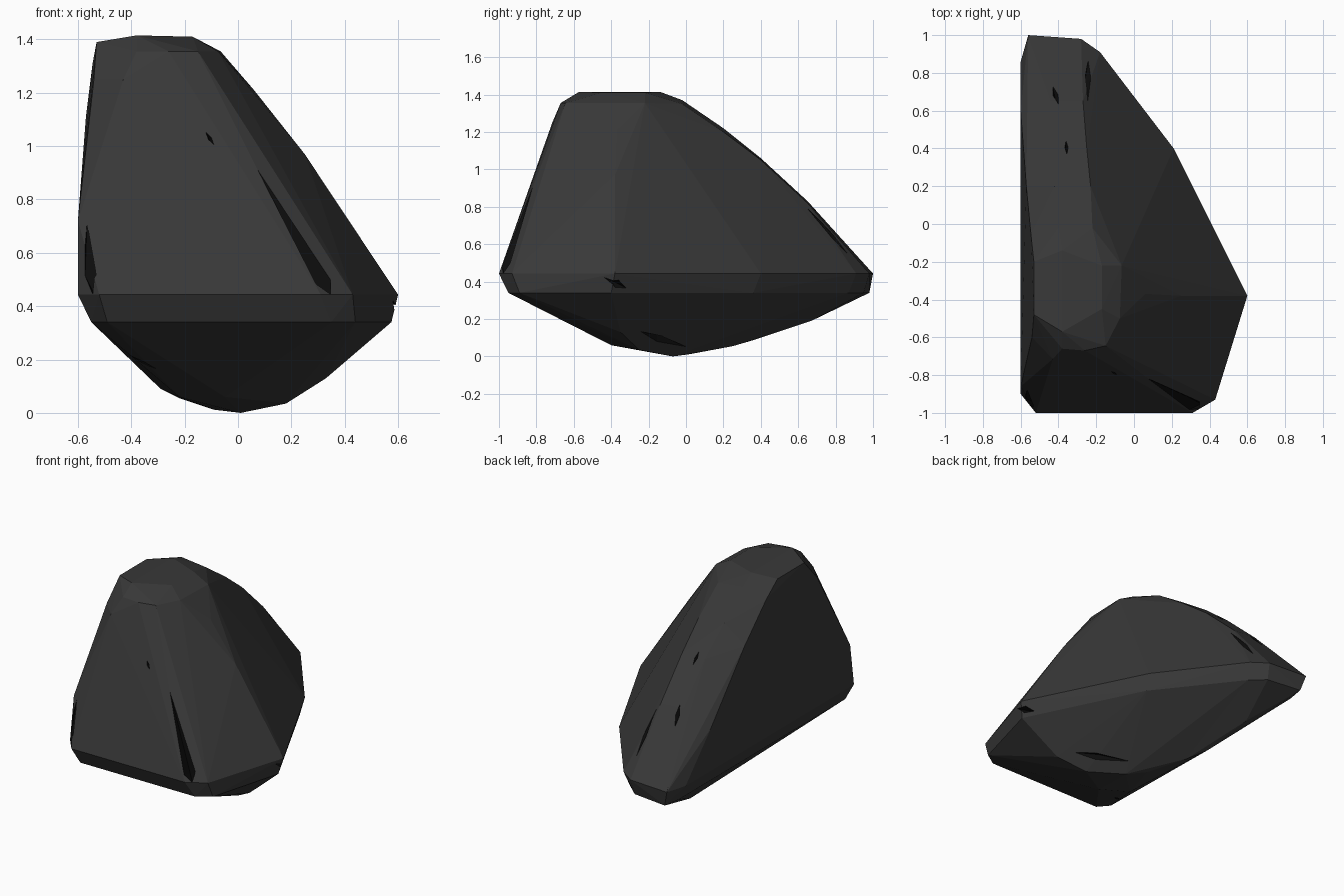
import bpy, bmesh
from mathutils import Vector
from mathutils.bvhtree import BVHTree

if "Cube" in bpy.data.objects:
    bpy.data.objects.remove(bpy.data.objects["Cube"])


def material(name, rgb):
    m = bpy.data.materials.new(name)
    m.diffuse_color = (*rgb, 1)
    m.use_nodes = True
    m.node_tree.nodes["Principled BSDF"].inputs["Base Color"].default_value = m.diffuse_color
    return m


MATS = [material("charcoal_stone", (0.040, 0.040, 0.040)),
        material("crack_black", (0.004, 0.004, 0.004))]


def hull_object(name, points, mat_index=0, merge=0.0):
    """Flat-faced convex solid around the given points."""
    bm = bmesh.new()
    for p in points:
        bm.verts.new(p)
    res = bmesh.ops.convex_hull(bm, input=bm.verts[:])
    loose = {v for v in res["geom_interior"] + res["geom_unused"]
             if isinstance(v, bmesh.types.BMVert) and v.is_valid and not v.link_faces}
    bmesh.ops.delete(bm, geom=list(loose), context='VERTS')
    if merge:
        bmesh.ops.dissolve_limit(bm, angle_limit=merge, verts=bm.verts[:], edges=bm.edges[:])
        bmesh.ops.triangulate(bm, faces=bm.faces[:])
    bmesh.ops.recalc_face_normals(bm, faces=bm.faces[:])
    for f in bm.faces:
        f.material_index = mat_index
        f.smooth = False
    mesh = bpy.data.meshes.new(name)
    bm.to_mesh(mesh)
    bm.free()
    for m in MATS:
        mesh.materials.append(m)
    obj = bpy.data.objects.new(name, mesh)
    bpy.context.collection.objects.link(obj)
    return obj


# Widest outline of the boulder (upper rim) and its bevelled lower edge
rim = [(x, y, 0.443) for x, y in [
    (-0.6, -0.9), (-0.52, -1), (0.31, -1), (0.43, -0.93), (0.6, -0.38),
    (0.21, 0.4), (-0.18, 0.91), (-0.28, 0.98), (-0.56, 1), (-0.6, 0.86)]]
lower_rim = [(x, y, 0.34) for x, y in [
    (-0.55, -0.88), (-0.49, -0.95), (0.35, -0.95), (0.44, -0.89), (0.575, -0.4),
    (0.2, 0.36), (-0.2, 0.87), (-0.29, 0.95), (-0.53, 0.98), (-0.55, 0.86)]]

# Crown: left wall, front wall top, flat top, right shoulder, back ridge
crown = [
    (-0.6, -0.86, 0.72), (-0.6, 0.6, 0.72), (-0.57, 0.2, 1.11), (-0.545, -0.06, 1.31),
    (-0.53, -0.2, 1.39), (-0.53, -0.48, 1.39), (-0.54, -0.6, 1.25),
    (-0.43, -0.715, 1.25), (-0.38, -0.66, 1.355), (-0.26, -0.67, 1.355), (-0.15, -0.645, 1.355),
    (-0.38, -0.57, 1.415), (-0.17, -0.45, 1.41), (-0.17, -0.22, 1.41), (-0.38, -0.14, 1.415),
    (-0.075, -0.5, 1.355), (-0.065, -0.22, 1.355), (0.06, -0.37, 1.21), (0.25, -0.38, 0.97),
    (-0.4, -0.02, 1.37), (-0.22, -0.02, 1.35), (-0.42, 0.2, 1.22), (-0.23, 0.2, 1.20),
    (-0.42, 0.4, 1.06), (-0.25, 0.4, 1.05), (-0.44, 0.65, 0.83), (-0.27, 0.65, 0.82)]

# Rounded keel underneath
keel = [
    (0.01, -0.07, 0.0), (-0.09, 0.02, 0.012), (-0.05, -0.4, 0.06), (0.18, -0.25, 0.035),
    (0.33, -0.35, 0.13), (-0.22, 0.25, 0.055), (-0.29, 0.37, 0.09), (-0.35, 0.67, 0.19),
    (-0.22, -0.3, 0.06)]

boulder = hull_object("boulder", rim + lower_rim + crown + keel, merge=0.03)
surface = BVHTree.FromPolygons([v.co for v in boulder.data.vertices],
                               [p.vertices[:] for p in boulder.data.polygons])

# Cracks: start, end, half width, position of widest point
cracks = [
    ((0.08, -0.84, 0.92), (0.365, -0.97, 0.35), 0.035, 0.8),
    ((-0.575, -0.90, 0.72), (-0.50, -0.97, 0.36), 0.03, 0.55),
    ((-0.12, -0.79, 1.055), (-0.09, -0.81, 1.01), 0.007, 0.5),
    ((-0.40, -0.62, 0.22), (-0.31, -0.56, 0.15), 0.01, 0.5),
    ((0.30, -0.23, 0.11), (0.06, 0.02, 0.015), 0.022, 0.4),
    ((0.59, -0.44, 0.42), (0.56, -0.31, 0.36), 0.022, 0.5),
    ((-0.24, 0.65, 0.80), (-0.24, 0.87, 0.55), 0.016, 0.6),
    ((-0.43, 0.73, 0.74), (-0.40, 0.63, 0.84), 0.014, 0.5),
    ((-0.36, 0.44, 1.02), (-0.355, 0.37, 1.08), 0.009, 0.5)]

cutters = []
for i, (a, b, width, t) in enumerate(cracks):
    a, b = (surface.find_nearest(Vector(p))[0] for p in (a, b))
    mid, normal, _, _ = surface.find_nearest(a.lerp(b, t))
    side = (b - a).cross(normal).normalized() * width
    pts = [a, b, mid + side, mid - side,
           mid + normal * 0.05, mid - normal * (0.02 + width)]
    cutter = hull_object(f"crack_cutter_{i}", pts, mat_index=1)
    cutter.hide_render = True
    mod = boulder.modifiers.new("crack", 'BOOLEAN')
    mod.operation, mod.solver, mod.object = 'DIFFERENCE', 'EXACT', cutter
    cutters.append(cutter)

# Bake the cuts and remove the cutters
bpy.context.view_layer.update()
baked = bpy.data.meshes.new_from_object(
    boulder.evaluated_get(bpy.context.evaluated_depsgraph_get()))
boulder.modifiers.clear()
boulder.data = baked
for c in cutters:
    bpy.data.objects.remove(c)
